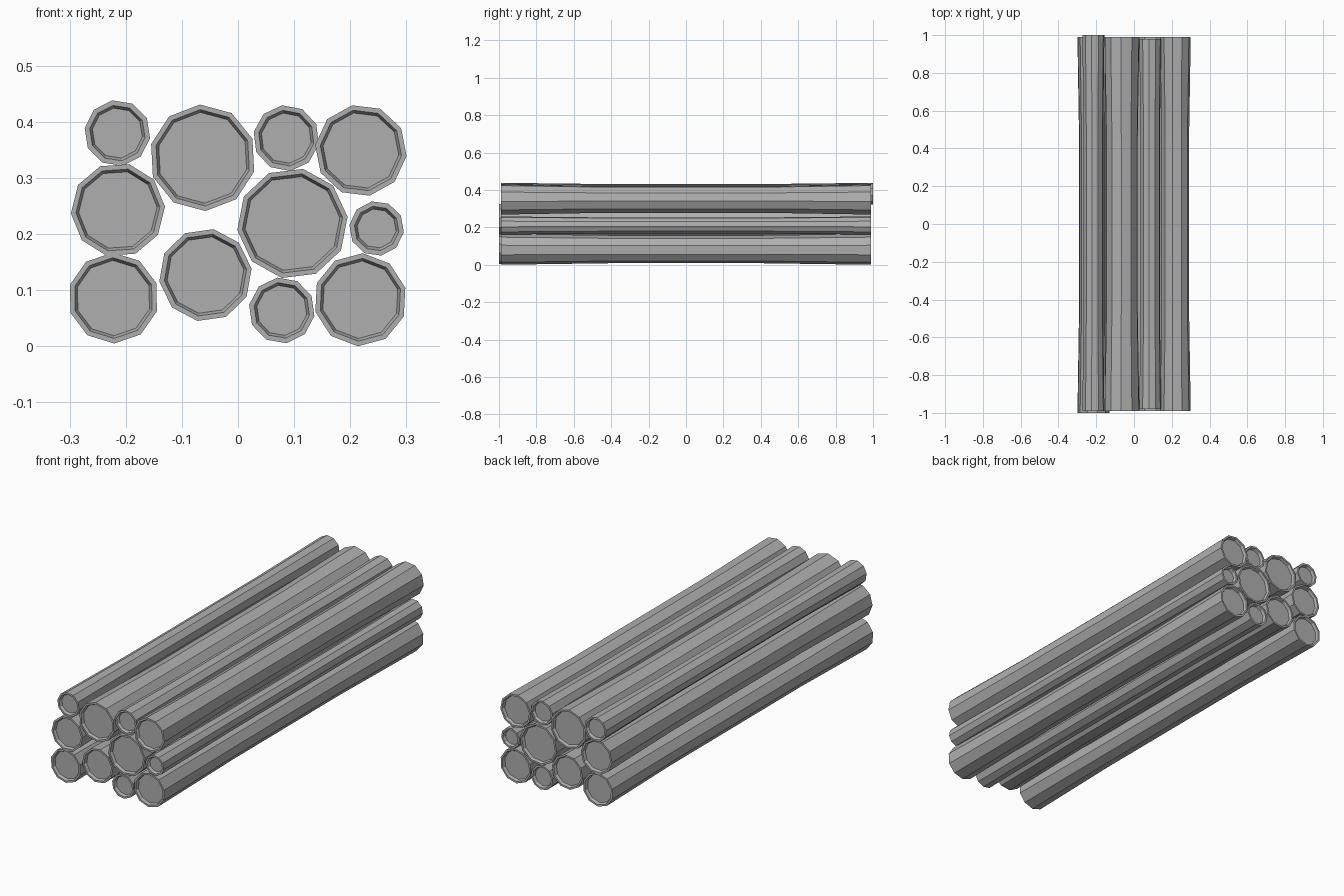
import bpy
import bmesh
from math import cos, sin, radians, tau

cube = bpy.data.objects.get("Cube")
if cube:
    bpy.data.objects.remove(cube, do_unlink=True)

# One plain grey for every log
grey = bpy.data.materials.new("grey")
grey.use_nodes = True
colour = (0.43, 0.43, 0.43, 1)
grey.diffuse_color = colour
grey.node_tree.nodes["Principled BSDF"].inputs["Base Color"].default_value = colour

SIDES = 10
RIM = 0.009      # width of the raised end rim
LEAN = 0.005     # how far the recess wall leans inward
DEPTH = 0.014    # depth of the recess
WAIST = 0.9      # radius of the middle relative to the ends


def make_log(name, x, z, radius, turn, front, back, waist_y):
    """Ten-sided log along y, with flared ends and recessed end faces."""
    inner = radius - RIM
    floor = inner - LEAN
    profile = [
        (front + DEPTH, floor), (front, inner), (front, radius),
        (-waist_y, radius * WAIST), (waist_y, radius * WAIST),
        (back, radius), (back, inner), (back - DEPTH, floor),
    ]
    bm = bmesh.new()
    rings = []
    for y, r in profile:
        angles = [radians(turn) + tau * i / SIDES for i in range(SIDES)]
        rings.append([bm.verts.new((r * cos(a), y, r * sin(a))) for a in angles])
    for a, b in zip(rings, rings[1:]):
        for i in range(SIDES):
            j = (i + 1) % SIDES
            bm.faces.new((a[i], a[j], b[j], b[i]))
    bm.faces.new(rings[0])
    bm.faces.new(rings[-1])
    bmesh.ops.recalc_face_normals(bm, faces=bm.faces)
    mesh = bpy.data.meshes.new(name)
    bm.to_mesh(mesh)
    bm.free()
    mesh.materials.append(grey)
    log = bpy.data.objects.new(name, mesh)
    log.location = (x, 0, z)
    bpy.context.collection.objects.link(log)


# name, x, z, radius, turn in degrees, front y, back y, waist y
logs = [
    ("log_top_right_small", -0.215, 0.380, 0.059, 99, -0.99, 1.0, 0.5),
    ("log_top_right_large", -0.063, 0.336, 0.095, 93, -0.99, 0.99, 0.45),
    ("log_top_left_small", 0.086, 0.371, 0.059, 97, -0.98, 0.98, 0.55),
    ("log_top_left_large", 0.219, 0.349, 0.082, 101, -0.99, 0.99, 0.5),
    ("log_middle_right", -0.214, 0.243, 0.084, 76, -1.0, 0.99, 0.5),
    ("log_bottom_centre", -0.058, 0.127, 0.083, 80, -0.99, 0.99, 0.45),
    ("log_middle_centre", 0.097, 0.219, 0.099, 79, -0.99, 0.99, 0.5),
    ("log_middle_left_small", 0.247, 0.210, 0.049, 100, -0.99, 0.99, 0.45),
    ("log_bottom_right", -0.222, 0.086, 0.081, 91, -1.0, 0.99, 0.5),
    ("log_bottom_small", 0.078, 0.064, 0.059, 98, -0.99, 0.99, 0.5),
    ("log_bottom_left", 0.218, 0.083, 0.083, 87, -0.99, 0.99, 0.4),
]
for log in logs:
    make_log(*log)
